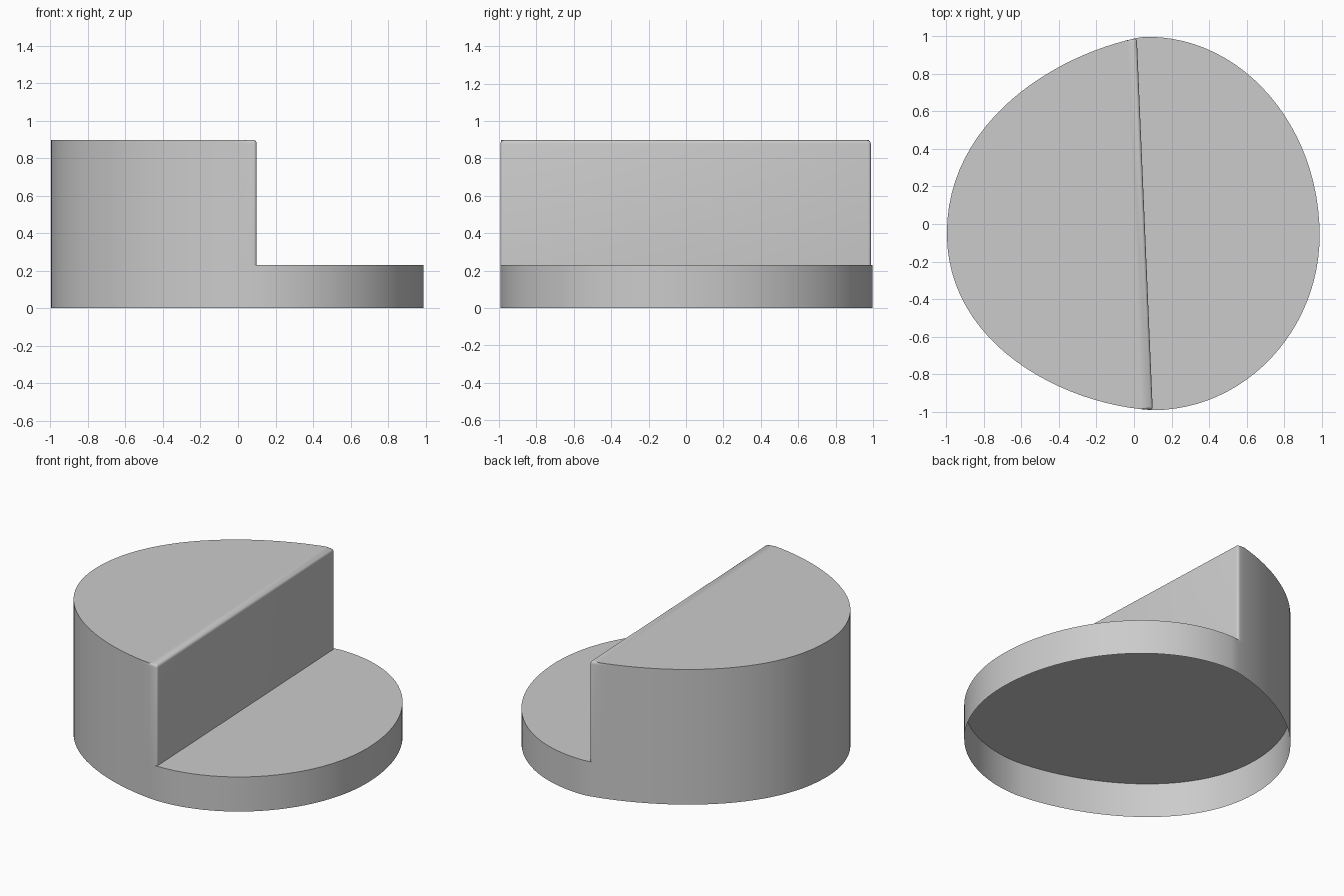
import bpy, bmesh
from mathutils import Vector
from mathutils.geometry import interpolate_bezier

if "Cube" in bpy.data.objects:
    bpy.data.objects.remove(bpy.data.objects["Cube"])


def arc(p0, p1, p2, p3, n=25):
    pts = interpolate_bezier(*[Vector((*p, 0)) for p in (p0, p1, p2, p3)], n)
    return [(p.x, p.y) for p in pts][:-1]


def slab(name, outline, z0, z1, radius, corners=(), open_bottom=False):
    """Extruded outline with a rounded top rim and rounded upright corners."""
    bm = bmesh.new()
    low = [bm.verts.new((x, y, z0)) for x, y in outline]
    high = [bm.verts.new((x, y, z1)) for x, y in outline]
    n = len(outline)
    bm.faces.new(high)
    if not open_bottom:
        bm.faces.new(low[::-1])
    for i in range(n):
        j = (i + 1) % n
        bm.faces.new((low[i], low[j], high[j], high[i]))
    edges = [bm.edges.get((high[i], high[(i + 1) % n])) for i in range(n)]
    edges += [bm.edges.get((low[i], high[i])) for i in corners]
    bmesh.ops.bevel(bm, geom=edges, offset=radius, segments=4, profile=0.5,
                    affect='EDGES', clamp_overlap=True)
    mesh = bpy.data.meshes.new(name)
    bm.to_mesh(mesh)
    bm.free()
    ob = bpy.data.objects.new(name, mesh)
    bpy.context.collection.objects.link(ob)
    bpy.ops.object.select_all(action='DESELECT')
    ob.select_set(True)
    bpy.context.view_layer.objects.active = ob
    bpy.ops.object.shade_smooth_by_angle(angle=0.6)
    return ob


# Outline, counter-clockwise: left lobe from the back corner to the front corner
back, front, west = (0.015, 0.992), (0.1, -0.993), (-0.998, -0.05)
left = arc(back, (-0.42, 0.9), (-0.998, 0.55), west)
left += arc(west, (-0.998, -0.64), (-0.38, -0.965), front)

# Right lobe from the front corner round to the back corner
east, top = (0.99, -0.06), (0.075, 0.998)
right = arc(front, (0.59, -0.993), (0.99, -0.57), east)
right += arc(east, (0.99, 0.52), (0.58, 0.998), top)
right += arc(top, (0.055, 0.998), (0.035, 0.996), back, 4)

# Thin base shell, open underneath
slab("base", left + right, 0.0, 0.23, 0.022, open_bottom=True)

# Tall half block standing on the left lobe
half = left + [front]
slab("half_block", half, 0.23, 0.897, 0.018, corners=(0, len(half) - 1))
